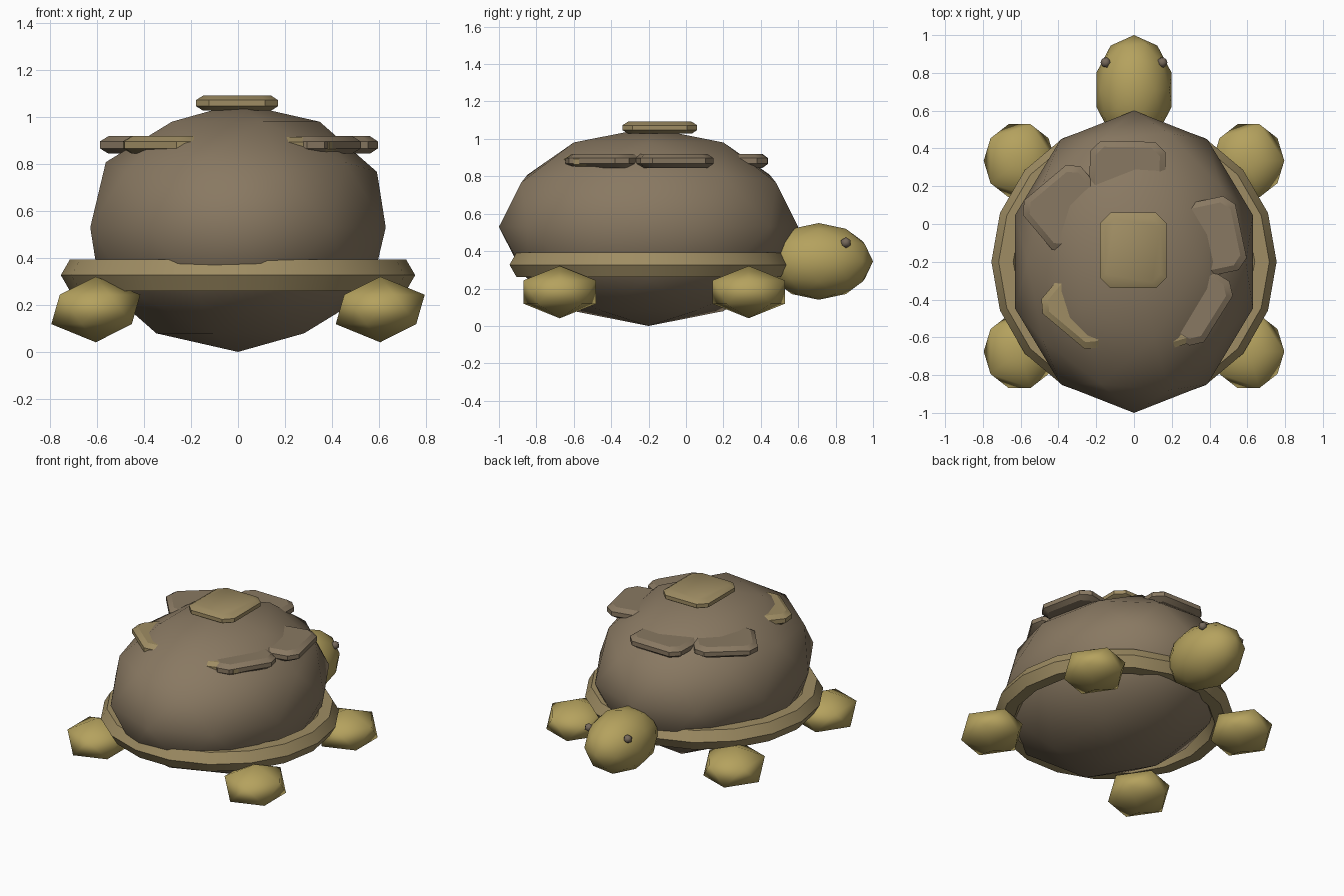
import bpy, bmesh, math

if "Cube" in bpy.data.objects:
    bpy.data.objects.remove(bpy.data.objects["Cube"])


def material(name, rgb):
    m = bpy.data.materials.new(name)
    m.diffuse_color = (*rgb, 1)
    m.use_nodes = True
    m.node_tree.nodes["Principled BSDF"].inputs["Base Color"].default_value = m.diffuse_color
    return m


SHELL = material("shell_brown", (0.25, 0.19, 0.122))
TAN = material("rim_tan", (0.345, 0.265, 0.125))
SKIN = material("skin_olive", (0.46, 0.36, 0.112))
EYE = material("eye_grey_brown", (0.18, 0.14, 0.105))


def finish(name, mat, angle=None):
    o = bpy.context.object
    o.name = name
    o.data.materials.append(mat)
    if angle is None:
        bpy.ops.object.shade_smooth()
    else:
        bpy.ops.object.shade_smooth_by_angle(angle=math.radians(angle))
    return o


def ball(name, loc, radii, detail, mat):
    bpy.ops.mesh.primitive_ico_sphere_add(subdivisions=detail, radius=1, location=loc)
    bpy.context.object.scale = radii
    return finish(name, mat)


def plate(name, loc, angle, mat, hx=0.175, hy=0.2, hz=0.037):
    """Octagonal plate with chamfered rims; hx is the half size along its angle."""
    bm = bmesh.new()
    rings = []
    for z, inset, cut in ((-hz, 0.03, 0.045), (-hz * 0.4, 0, 0.055),
                          (hz * 0.4, 0, 0.055), (hz, 0.03, 0.045)):
        a, b = hx - inset, hy - inset
        pts = [(a, -b + cut), (a, b - cut), (a - cut, b), (-a + cut, b),
               (-a, b - cut), (-a, -b + cut), (-a + cut, -b), (a - cut, -b)]
        rings.append([bm.verts.new((x, y, z)) for x, y in pts])
    for lo, hi in zip(rings, rings[1:]):
        for i in range(8):
            j = (i + 1) % 8
            bm.faces.new((lo[i], lo[j], hi[j], hi[i]))
    bm.faces.new(rings[-1])
    bm.faces.new(rings[0][::-1])
    me = bpy.data.meshes.new(name)
    bm.to_mesh(me)
    bm.free()
    o = bpy.data.objects.new(name, me)
    bpy.context.collection.objects.link(o)
    bpy.ops.object.select_all(action='DESELECT')
    o.select_set(True)
    bpy.context.view_layer.objects.active = o
    o.location = loc
    o.rotation_euler.z = math.radians(angle)
    return finish(name, mat, 30)


# Domed body and the rim round it
ball("shell", (0, -0.2, 0.53), (0.662, 0.8, 0.53), 2, SHELL)
bpy.ops.mesh.primitive_torus_add(major_segments=18, minor_segments=6,
                                 major_radius=0.678, minor_radius=0.077,
                                 location=(0, -0.2, 0.327))
finish("shell_rim", TAN, 45)

# Head and eyes
ball("head", (0, 0.71, 0.345), (0.21, 0.29, 0.205), 2, SKIN)
for side, x in (("left", -0.15), ("right", 0.15)):
    ball("eye_" + side, (x, 0.855, 0.445), (0.03, 0.03, 0.03), 1, EYE)

# Four stubby legs
for side, x in (("left", -0.606), ("right", 0.606)):
    for end, y in (("back", -0.675), ("head", 0.335)):
        ball(f"leg_{end}_{side}", (x, y, 0.181), (0.212, 0.227, 0.14), 1, SKIN)

# Plates: one on the crown, six half sunk in the dome
plate("crown_plate", (-0.004, -0.14, 1.06), 0, TAN, hz=0.032)
plate("plate_head_end", (-0.035, 0.262, 0.882), 89, SHELL)
plate("plate_head_left", (-0.358, 0.085, 0.882), 130, SHELL)
plate("plate_right", (0.395, -0.073, 0.882), 12, SHELL)
plate("plate_back_right", (0.298, -0.41, 0.882), -32, SHELL)
plate("plate_back_left", (-0.26, -0.434, 0.882), 230, TAN)
plate("plate_back", (0.198, -0.476, 0.879), -73, TAN)
